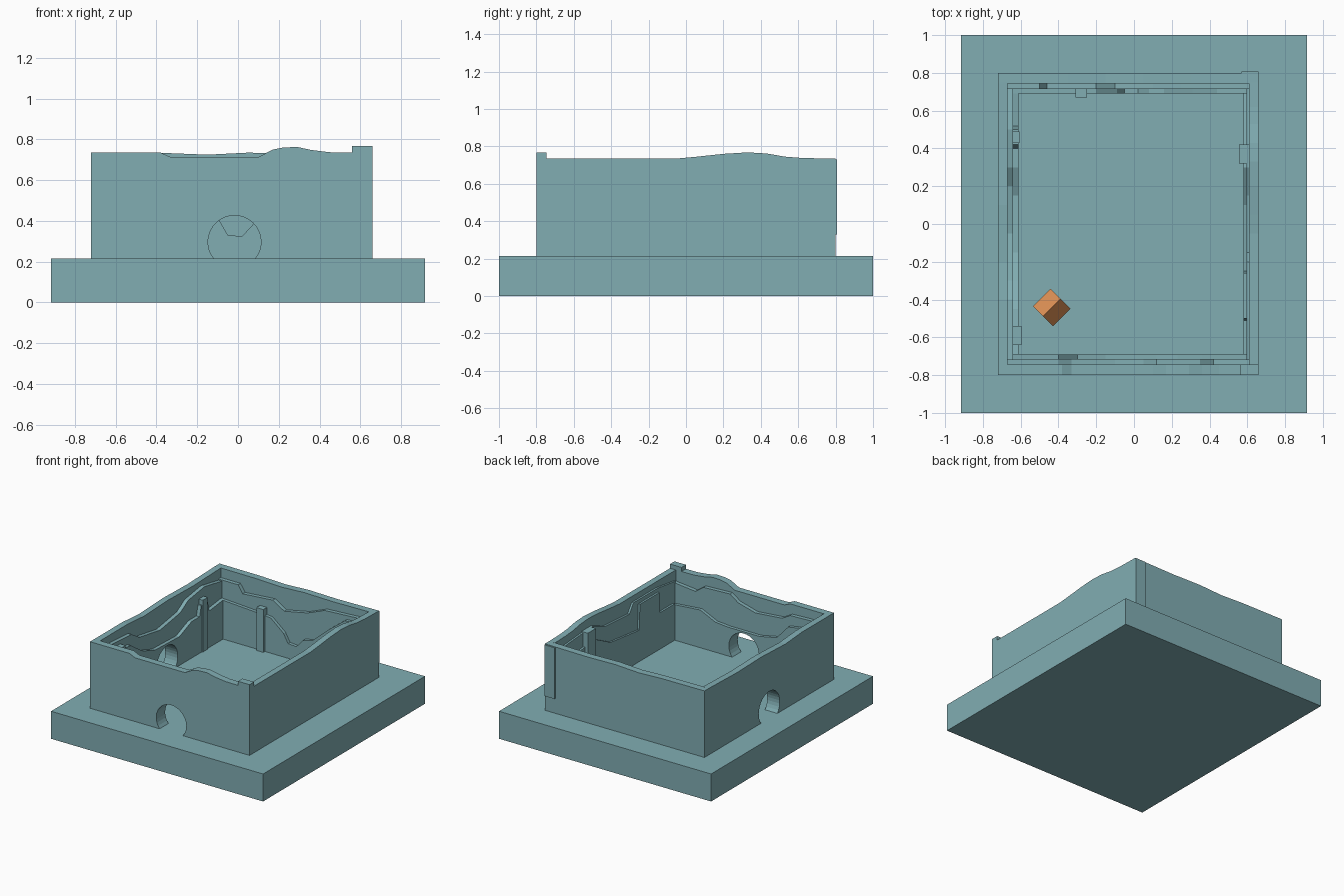
import bpy, bmesh, math
from mathutils import Matrix

if "Cube" in bpy.data.objects:
    bpy.data.objects.remove(bpy.data.objects["Cube"])

FLOOR = 0.215          # top of the plinth
HOLE_Z, HOLE_R = 0.297, 0.13


def material(name, colour):
    mat = bpy.data.materials.new(name)
    mat.use_nodes = True
    mat.diffuse_color = (*colour, 1)
    mat.node_tree.nodes["Principled BSDF"].inputs["Base Color"].default_value = (*colour, 1)
    return mat


TEAL = material("dusty_teal", (0.22, 0.42, 0.45))
ORANGE = material("orange", (0.72, 0.28, 0.09))


def finish(name, bm, mat):
    bmesh.ops.recalc_face_normals(bm, faces=bm.faces[:])
    mesh = bpy.data.meshes.new(name)
    bm.to_mesh(mesh)
    bm.free()
    mesh.materials.append(mat)
    obj = bpy.data.objects.new(name, mesh)
    bpy.context.collection.objects.link(obj)
    return obj


def box(name, low, high, mat=TEAL):
    bm = bmesh.new()
    bmesh.ops.create_cube(bm, size=1)
    for v in bm.verts:
        v.co = [(a + b) / 2 + c * (b - a) for a, b, c in zip(low, high, v.co)]
    return finish(name, bm, mat)


def wall(name, axis, near, far, top, hole=None):
    """Extrude a wall with a ragged top line, and an optional round opening at its foot."""
    outline = list(top) + [(top[-1][0], FLOOR)]
    if hole is not None:
        start = math.asin((FLOOR - HOLE_Z) / HOLE_R)
        sweep = math.pi - 2 * start
        for i in range(25):
            a = start + sweep * i / 24
            z = FLOOR if i in (0, 24) else HOLE_Z + HOLE_R * math.sin(a)
            outline.append((hole + HOLE_R * math.cos(a), z))
    outline.append((top[0][0], FLOOR))
    bm = bmesh.new()
    place = (lambda s, z: (s, near, z)) if axis == "x" else (lambda s, z: (near, s, z))
    face = bm.faces.new([bm.verts.new(place(s, z)) for s, z in outline])
    grown = bmesh.ops.extrude_face_region(bm, geom=[face])
    shift = (0, far - near, 0) if axis == "x" else (far - near, 0, 0)
    bmesh.ops.translate(bm, vec=shift,
                        verts=[g for g in grown["geom"] if isinstance(g, bmesh.types.BMVert)])
    return finish(name, bm, TEAL)


# Plinth
box("plinth", (-0.917, -1, 0), (0.917, 1, FLOOR))

# Outer shell with softly uneven tops
wall("front_wall", "x", -0.8, -0.745,
     [(-0.72, .735), (-0.38, .735), (-0.33, .713), (0.1, .713), (0.17, .75), (0.22, .76),
      (0.29, .763), (0.36, .748), (0.45, .737), (0.66, .735)], hole=-0.017)
wall("back_wall", "x", 0.745, 0.8,
     [(-0.72, .735), (-0.35, .733), (-0.15, .725), (0.05, .735), (0.3, .73), (0.66, .735)])
wall("left_wall", "y", 0.61, 0.66,
     [(-0.75, .735), (-0.05, .735), (0.05, .744), (0.2, .76), (0.33, .768), (0.43, .762),
      (0.53, .745), (0.62, .738), (0.75, .735)])
wall("right_wall", "y", -0.72, -0.67,
     [(-0.75, .735), (-0.4, .735), (-0.2, .72), (0.1, .732), (0.4, .725), (0.75, .735)], hole=0)

# Middle lining, stepping down behind the shell
wall("front_middle_lining", "x", -0.745, -0.715,
     [(-0.67, .67), (-0.4, .66), (-0.33, .62), (-0.1, .6), (0.05, .64), (0.12, .69),
      (0.35, .68), (0.42, .63), (0.61, .65)], hole=-0.017)
wall("back_middle_lining", "x", 0.715, 0.745,
     [(-0.67, .66), (-0.5, .66), (-0.46, .6), (-0.2, .62), (-0.1, .56), (0.1, .6),
      (0.25, .66), (0.61, .68)])
wall("left_middle_lining", "y", 0.595, 0.61,
     [(-0.72, .66), (-0.5, .69), (-0.2, .69), (-0.15, .62), (0.15, .64), (0.3, .7), (0.72, .67)])
wall("right_middle_lining", "y", -0.67, -0.64,
     [(-0.72, .68), (-0.4, .66), (-0.3, .6), (-0.05, .56), (0.2, .6), (0.3, .66),
      (0.5, .69), (0.72, .65)], hole=0)

# Inner lining, broken low in places
wall("front_inner_lining", "x", -0.715, -0.69,
     [(-0.64, .62), (-0.4, .58), (-0.3, .47), (-0.15, .44), (0.12, .44), (0.23, .45),
      (0.36, .51), (0.6, .49)], hole=-0.017)
wall("back_inner_lining", "x", 0.69, 0.715,
     [(-0.64, .52), (-0.31, .5), (-0.2, .49), (-0.09, .4), (-0.05, .33), (0.02, .325),
      (0.08, .39), (0.16, .41), (0.31, .54), (0.44, .64), (0.6, .65)])
wall("left_inner_lining", "y", 0.58, 0.595,
     [(-0.69, .5), (-0.51, .5), (-0.5, .66), (-0.26, .66), (-0.25, .46), (0.1, .5),
      (0.3, .6), (0.69, .55)])
wall("right_inner_lining", "y", -0.64, -0.612,
     [(-0.69, .63), (-0.45, .6), (-0.3, .5), (-0.15, .45), (0.15, .44), (0.3, .5),
      (0.4, .5), (0.42, .58), (0.5, .58), (0.52, .5), (0.69, .52)], hole=0)

# Small upright stones and corner pieces
box("back_post", (-0.31, 0.67, FLOOR), (-0.25, 0.72, 0.55))
box("left_post", (0.555, 0.32, FLOOR), (0.612, 0.42, 0.7))
box("right_post", (-0.66, 0.43, FLOOR), (-0.605, 0.49, 0.62))
box("right_front_post", (-0.66, -0.64, FLOOR), (-0.595, -0.54, 0.64))
box("corner_cap", (0.56, -0.8, 0.73), (0.66, -0.745, 0.768))
box("corner_plate", (0.57, 0.8, 0.33), (0.66, 0.808, 0.73))

# Loose block resting on one long edge
block = box("loose_block", (-0.065, -0.053, -0.053), (0.065, 0.053, 0.053), ORANGE)
block.data.transform(Matrix.Translation((-0.435, -0.442, FLOOR + 0.075))
                     @ Matrix.Rotation(math.radians(45), 4, "Z")
                     @ Matrix.Rotation(math.radians(45), 4, "X"))
